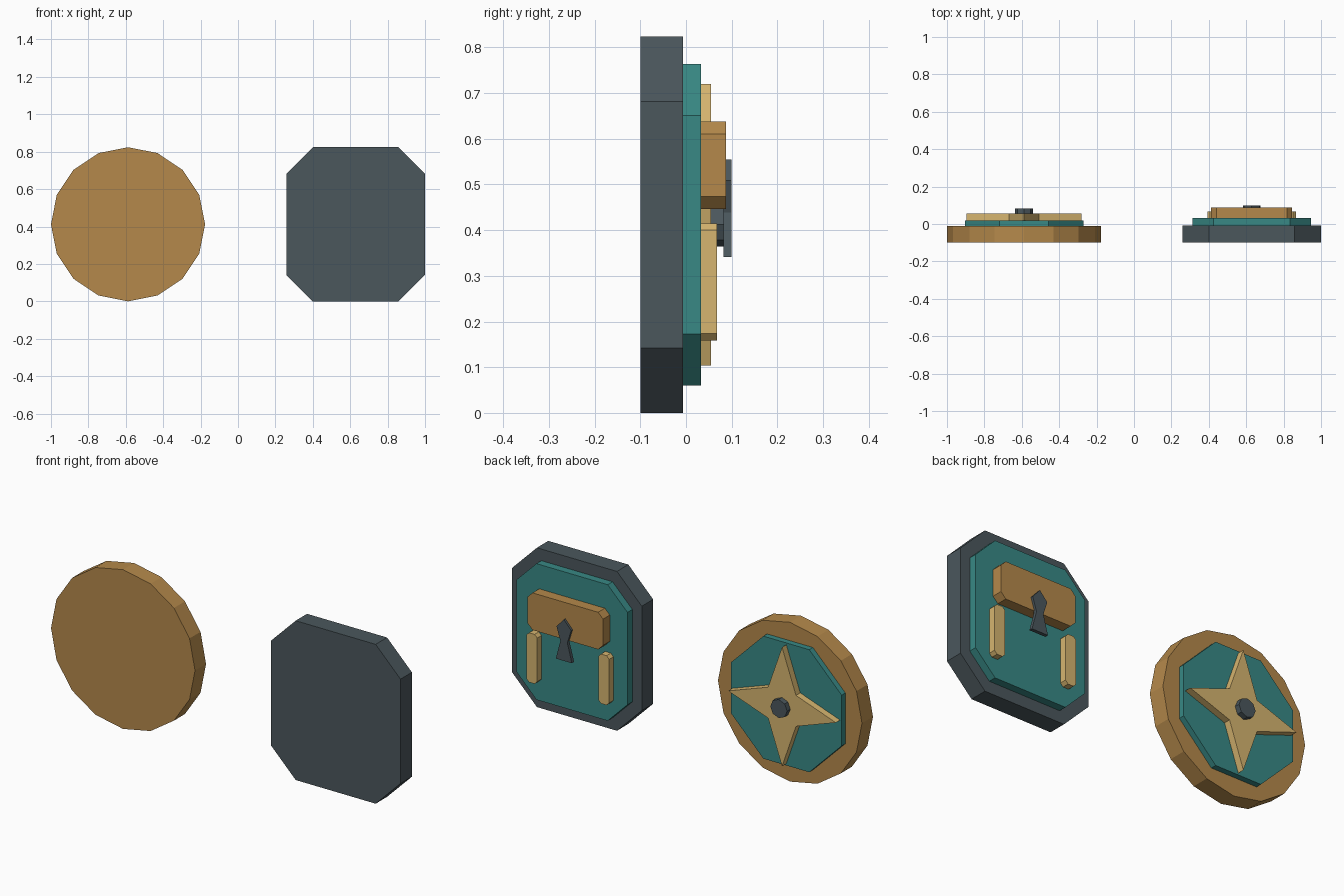
import bpy
import bmesh
from math import cos, sin, pi

if "Cube" in bpy.data.objects:
    bpy.data.objects.remove(bpy.data.objects["Cube"], do_unlink=True)


def material(name, rgb):
    m = bpy.data.materials.new(name)
    m.use_nodes = True
    m.diffuse_color = (*rgb, 1)
    m.node_tree.nodes["Principled BSDF"].inputs["Base Color"].default_value = (*rgb, 1)
    return m


bronze = material("bronze", (0.46, 0.25, 0.07))
slate = material("slate", (0.07, 0.095, 0.108))
teal = material("teal", (0.04, 0.25, 0.235))
gold = material("pale gold", (0.67, 0.46, 0.16))


def plate(name, outline, centre, y0, y1, mat):
    """Extrude an (x, z) outline around a centre from y0 back to y1."""
    cx, cz = centre
    bm = bmesh.new()
    face = bm.faces.new([bm.verts.new((cx + x, y0, cz + z)) for x, z in outline])
    grown = bmesh.ops.extrude_face_region(bm, geom=[face])["geom"]
    bmesh.ops.translate(bm, vec=(0, y1 - y0, 0),
                        verts=[v for v in grown if isinstance(v, bmesh.types.BMVert)])
    bmesh.ops.recalc_face_normals(bm, faces=bm.faces)
    mesh = bpy.data.meshes.new(name)
    bm.to_mesh(mesh)
    bm.free()
    mesh.materials.append(mat)
    obj = bpy.data.objects.new(name, mesh)
    bpy.context.collection.objects.link(obj)
    return obj


def ring(n, radii, turn=0.0):
    """Points around a circle, cycling through the radii."""
    return [(radii[i % len(radii)] * cos(2 * pi * i / n + turn),
             radii[i % len(radii)] * sin(2 * pi * i / n + turn)) for i in range(n)]


def chamfered(w, h, c):
    """Rectangle of half-size w, h with cut corners."""
    return [(w, c - h), (w, h - c), (w - c, h), (c - w, h),
            (-w, h - c), (-w, c - h), (c - w, -h), (w - c, -h)]


# Round medallion
disc = (-0.588, 0.412)
plate("round_base", ring(16, [0.412]), disc, -0.1, -0.01, bronze)
plate("octagon_panel", ring(8, [0.343], pi / 8), disc, -0.01, 0.02, teal)
plate("four_point_star", ring(8, [0.308, 0.113]), disc, 0.02, 0.055, gold)
plate("star_hub", ring(8, [0.048]), disc, 0.055, 0.082, slate)

# Chamfered plaque
plaque = (0.629, 0.412)
plate("plaque_base", chamfered(0.371, 0.412, 0.142), plaque, -0.1, -0.007, slate)
plate("plaque_panel", chamfered(0.317, 0.352, 0.113), plaque, -0.007, 0.033, teal)
plate("lock_bar", chamfered(0.216, 0.096, 0.028), (0.629, 0.542), 0.033, 0.088, bronze)
for side, label in ((-1, "right"), (1, "left")):
    plate(f"{label}_strip", chamfered(0.031, 0.128, 0.015),
          (0.629 + side * 0.206, 0.287), 0.033, 0.068, gold)

# Keyhole: pointed head, narrow waist, flared foot
half = [(0.046, -0.107), (0.02, -0.009), (0.042, 0.061)]
keyhole = half + [(0, 0.107)] + [(-x, z) for x, z in reversed(half)]
plate("keyhole", keyhole, (0.629, 0.448), 0.082, 0.1, slate)
